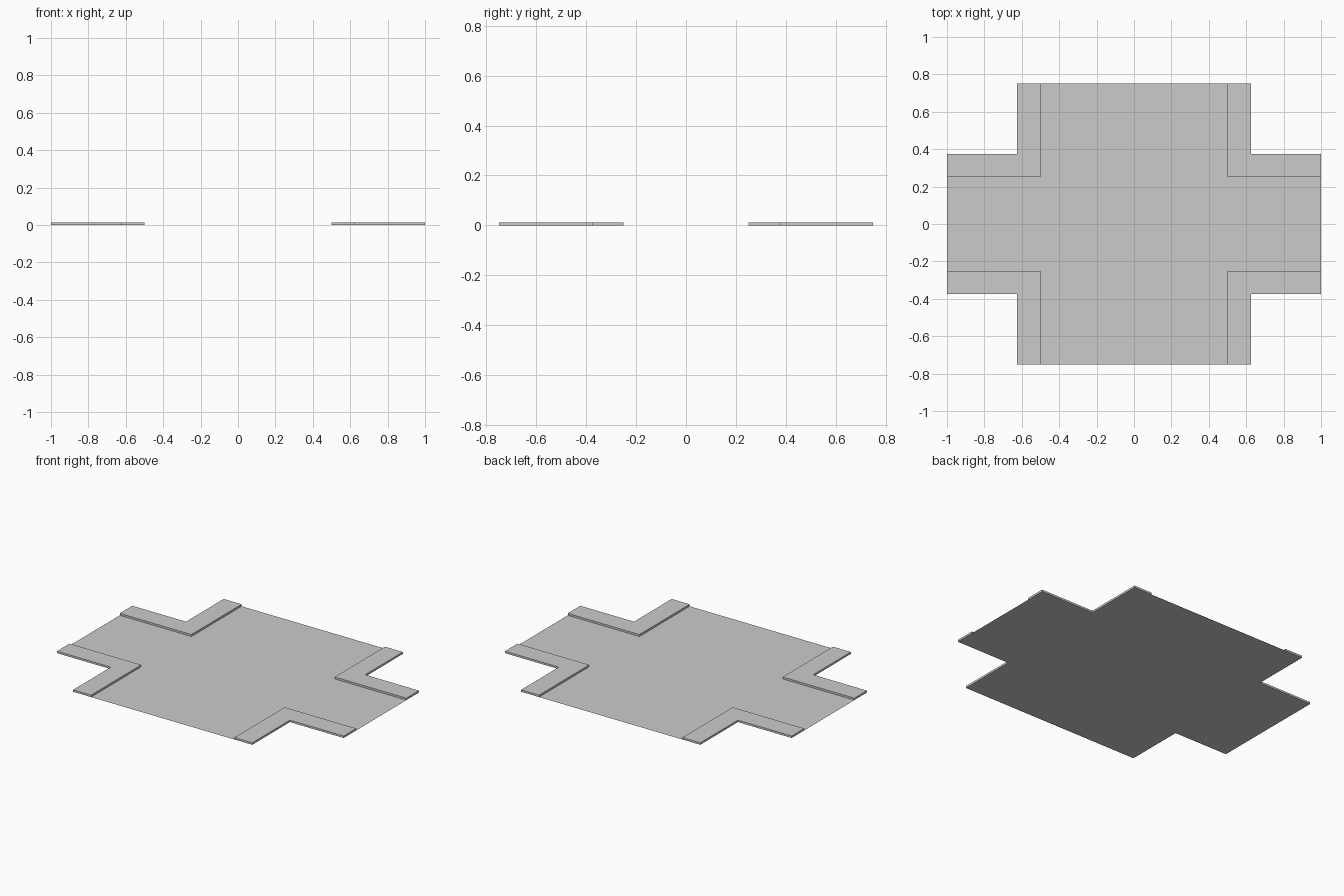
import bpy
import bmesh

if "Cube" in bpy.data.objects:
    bpy.data.objects.remove(bpy.data.objects["Cube"])

KERB_H = 0.0125
ROAD_X, ROAD_Y = 0.5, 0.25      # half widths of the two roads
KERB_W = 0.125                  # pavement width
END_X, END_Y = 1.0, 0.75        # half extents


def slab(name, points, height=0.0):
    """Flat outline, optionally raised into a closed prism."""
    bm = bmesh.new()
    face = bm.faces.new([bm.verts.new((x, y, 0)) for x, y in points])
    face.normal_update()
    if face.normal.z < 0:
        face.normal_flip()
    if height:
        low = bmesh.ops.duplicate(bm, geom=[face])["geom"]
        bm.faces.remove([g for g in low if isinstance(g, bmesh.types.BMFace)][0])
        loose = [v for v in bm.verts if not v.link_faces]
        bmesh.ops.delete(bm, geom=loose, context='VERTS')
        top = bmesh.ops.extrude_face_region(bm, geom=[face], use_keep_orig=True)
        bmesh.ops.translate(bm, vec=(0, 0, height),
                            verts=[g for g in top["geom"] if isinstance(g, bmesh.types.BMVert)])
        bmesh.ops.recalc_face_normals(bm, faces=bm.faces)
    mesh = bpy.data.meshes.new(name)
    bm.to_mesh(mesh)
    bm.free()
    obj = bpy.data.objects.new(name, mesh)
    bpy.context.collection.objects.link(obj)
    return obj


# Crossing road surface
slab("road_surface", [
    (-ROAD_X, -END_Y), (ROAD_X, -END_Y), (ROAD_X, -ROAD_Y), (END_X, -ROAD_Y),
    (END_X, ROAD_Y), (ROAD_X, ROAD_Y), (ROAD_X, END_Y), (-ROAD_X, END_Y),
    (-ROAD_X, ROAD_Y), (-END_X, ROAD_Y), (-END_X, -ROAD_Y), (-ROAD_X, -ROAD_Y)])

# Raised L-shaped pavement at each corner
corner = [(ROAD_X, ROAD_Y), (END_X, ROAD_Y), (END_X, ROAD_Y + KERB_W),
          (ROAD_X + KERB_W, ROAD_Y + KERB_W), (ROAD_X + KERB_W, END_Y), (ROAD_X, END_Y)]
for side, sx in (("left", -1), ("right", 1)):
    for end, sy in (("front", -1), ("back", 1)):
        slab(f"pavement_{end}_{side}", [(x * sx, y * sy) for x, y in corner], KERB_H)
